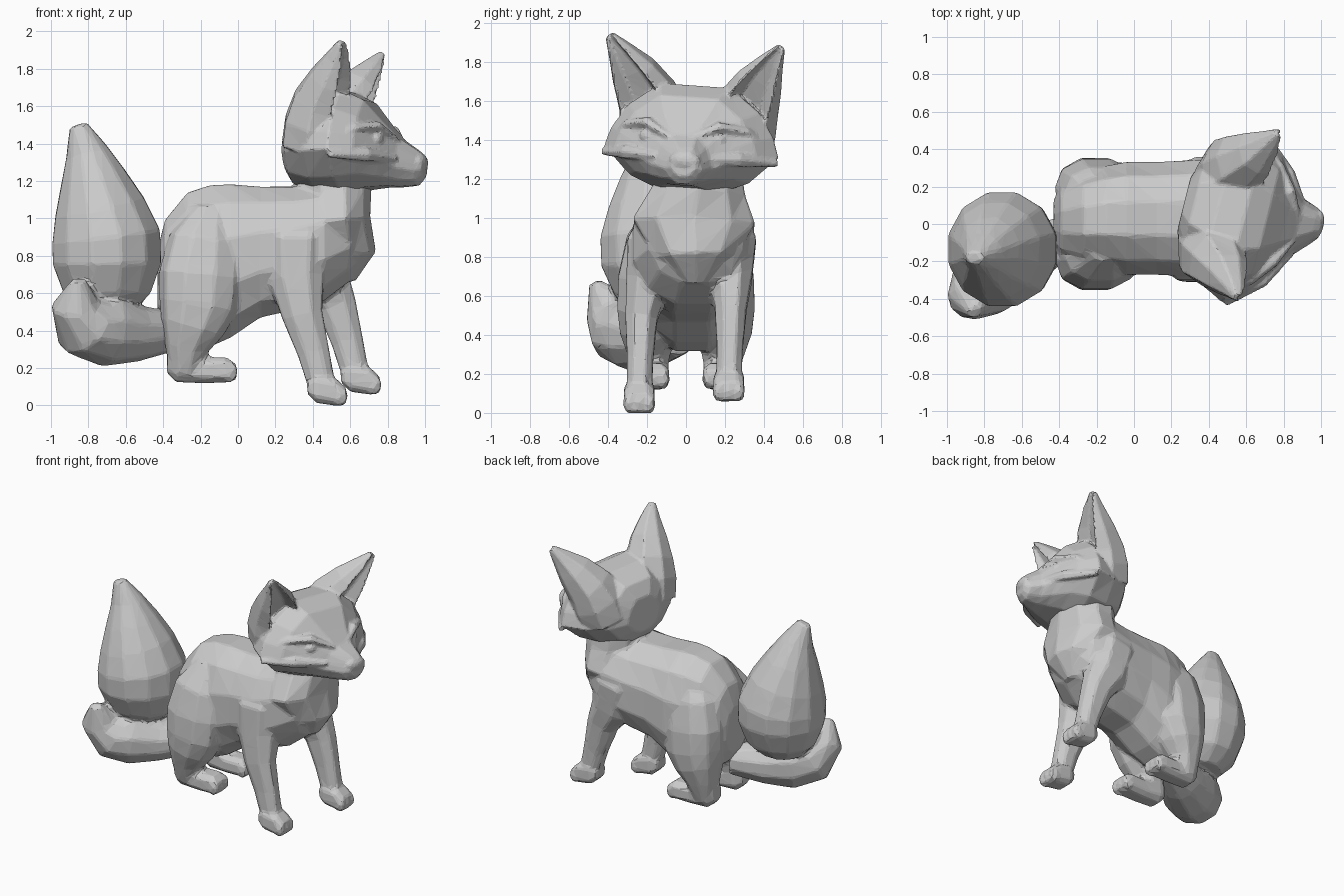
import bpy, bmesh, math
from mathutils import Vector, Matrix

HEAD = (Matrix.Translation((0.50, 0.05, 1.37))
        @ Matrix.Rotation(math.radians(-14), 4, 'Z')
        @ Matrix.Rotation(math.radians(-4), 4, 'X'))
ID = Matrix.Identity(4)


def circle(n, power=1.0):
    pts = []
    for i in range(n):
        a = 2 * math.pi * (i + 0.5) / n
        c, s = math.cos(a), math.sin(a)
        pts.append((math.copysign(abs(c) ** power, c), math.copysign(abs(s) ** power, s)))
    return pts


def finish(name, bm):
    me = bpy.data.meshes.new(name)
    bm.to_mesh(me)
    bm.free()
    ob = bpy.data.objects.new(name, me)
    bpy.context.collection.objects.link(ob)
    return ob


def loft(name, rings, mat=ID):
    """Skin a list of equal-length point rings and cap both ends."""
    bm = bmesh.new()
    vs = [[bm.verts.new(mat @ Vector(p)) for p in r] for r in rings]
    n = len(rings[0])
    for a, b in zip(vs, vs[1:]):
        for i in range(n):
            j = (i + 1) % n
            bm.faces.new((a[i], a[j], b[j], b[i]))
    bm.faces.new(vs[0])
    bm.faces.new(vs[-1])
    bmesh.ops.triangulate(bm, faces=[f for f in bm.faces if len(f.verts) > 4])
    bmesh.ops.recalc_face_normals(bm, faces=bm.faces)
    return finish(name, bm)


def slices(name, rows, prof, mat=ID):
    """Upright slices along x: (x, y centre, z low, z high, half width)."""
    return loft(name, [[(x, y + s * w, (lo + hi) / 2 + t * (hi - lo) / 2) for s, t in prof]
                       for x, y, lo, hi, w in rows], mat)


def tube(name, rows, prof, ref=(0, 1, 0), mat=ID):
    """Slices square to a path: (x, y, z, radius along ref, radius across)."""
    pts = [Vector(r[:3]) for r in rows]
    rings = []
    for i, (p, r) in enumerate(zip(pts, rows)):
        t = (pts[min(i + 1, len(pts) - 1)] - pts[max(i - 1, 0)]).normalized()
        u = Vector(ref)
        u = (u - t * u.dot(t)).normalized()
        v = t.cross(u)
        rings.append([p + u * (a * r[3]) + v * (b * r[4]) for a, b in prof])
    return loft(name, rings, mat)


def blob(name, centre, size, mat=ID):
    bm = bmesh.new()
    bmesh.ops.create_icosphere(bm, subdivisions=2, radius=1.0,
                               matrix=mat @ Matrix.Translation(centre) @ Matrix.Diagonal((*size, 1)))
    return finish(name, bm)


def fuse(name, parts, voxel, ratio, relax):
    """Join parts into one skin, then reduce it to irregular flat facets."""
    bpy.ops.object.select_all(action='DESELECT')
    for p in parts:
        p.select_set(True)
    ob = parts[0]
    bpy.context.view_layer.objects.active = ob
    bpy.ops.object.join()
    ob.name = name
    m = ob.modifiers.new("skin", 'REMESH')
    m.mode, m.voxel_size = 'VOXEL', voxel
    m = ob.modifiers.new("relax", 'SMOOTH')
    m.factor, m.iterations = 0.5, relax
    m = ob.modifiers.new("facets", 'DECIMATE')
    m.ratio = ratio


# torso, rump to chest
body = [slices("torso", [(-0.43, 0.01, 0.50, 0.84, 0.12), (-0.39, 0.01, 0.42, 1.00, 0.20),
                         (-0.27, 0.02, 0.33, 1.15, 0.26), (-0.15, 0.03, 0.30, 1.19, 0.29),
                         (-0.04, 0.03, 0.35, 1.195, 0.31), (0.12, 0.03, 0.46, 1.18, 0.31),
                         (0.30, 0.03, 0.50, 1.18, 0.32), (0.46, 0.04, 0.55, 1.20, 0.32),
                         (0.60, 0.05, 0.66, 1.18, 0.25), (0.68, 0.05, 0.78, 1.10, 0.14)],
               circle(12, 0.9)),
        # chest ruff and neck
        tube("neck_ruff", [(0.56, 0.05, 0.66, 0.07, 0.07), (0.55, 0.05, 0.80, 0.22, 0.19),
                           (0.52, 0.04, 0.98, 0.33, 0.19), (0.51, 0.065, 1.14, 0.25, 0.205),
                           (0.50, 0.065, 1.26, 0.23, 0.20)], circle(10))]

# head: half profile, mirrored to a full cross-section with low wide cheeks
half = [(0.4, 0.97), (0.75, 0.55), (0.93, 0.1), (1, -0.25), (0.68, -0.75), (0.3, -1)]
head_prof = half + [(-s, t) for s, t in reversed(half)]
head = [slices("head", [(-0.24, 0, -0.12, 0.14, 0.15), (-0.19, 0, -0.19, 0.24, 0.28),
                        (-0.06, 0, -0.24, 0.31, 0.39), (0.09, 0, -0.24, 0.32, 0.465),
                        (0.21, 0, -0.21, 0.26, 0.38), (0.31, 0.01, -0.20, 0.14, 0.25),
                        (0.38, 0.03, -0.20, 0.06, 0.16), (0.465, 0.06, -0.19, 0.0, 0.10),
                        (0.50, 0.065, -0.15, -0.03, 0.065)], head_prof, HEAD),
        blob("nose", (0.475, 0.065, -0.07), (0.04, 0.085, 0.05), HEAD)]

# ears with scooped fronts, brows and eyes
ear_prof = [(-0.75, -0.9), (-1, -0.2), (-0.75, 0.7), (0, 1), (0.75, 0.7), (1, -0.2), (0.75, -0.9),
            (0.4, -0.25), (-0.4, -0.25)]
for side, k in (("right", -1), ("left", 1)):
    head += [
        tube(side + "_ear", [(-0.07, k * 0.19, 0.0, 0.19, 0.16), (-0.045, k * 0.225, 0.13, 0.195, 0.16),
                             (-0.005, k * 0.27, 0.24, 0.165, 0.145),
                             (0.065, k * 0.335, 0.36, 0.125, 0.11), (0.12, k * 0.40, 0.46, 0.07, 0.065),
                             (0.16, k * 0.455, 0.54, 0.025, 0.025)], ear_prof, mat=HEAD),
        tube(side + "_brow", [(0.37, k * 0.05 + 0.01, 0.04, 0.02, 0.025), (0.295, k * 0.19, 0.11, 0.03, 0.035),
                              (0.20, k * 0.31, 0.09, 0.03, 0.035), (0.10, k * 0.41, 0.02, 0.02, 0.02)],
             circle(6), ref=(0, 0, 1), mat=HEAD),
        # cheek ridge under the eye
        tube(side + "_cheek", [(0.38, k * 0.13 + 0.02, -0.06, 0.02, 0.02), (0.27, k * 0.30, -0.05, 0.04, 0.03),
                               (0.10, k * 0.46, -0.06, 0.02, 0.02)],
             circle(6), ref=(0, 0, 1), mat=HEAD),
        blob(side + "_eye", (0.295, k * 0.17, 0.04), (0.035, 0.06, 0.04), HEAD)]

# legs; the left front leg stands further forward
for side, k, dx, dz in (("right", -1, 0, 0), ("left", 1, 0.18, 0.06)):
    y = 0.23 * k
    body += [
        tube(side + "_front_leg", [(0.31 + dx * 0.4, 0.03 + k * 0.17, 1.02, 0.08, 0.10),
                                   (0.31 + dx * 0.5, 0.03 + k * 0.20, 0.88, 0.14, 0.18),
                                   (0.31 + dx * 0.75, 0.015 + k * 0.21, 0.68, 0.12, 0.155),
                                   (0.345 + dx, y, 0.48 + dz, 0.087, 0.115),
                                   (0.405 + dx, y - 0.005, 0.28 + dz, 0.072, 0.09),
                                   (0.455 + dx, y - 0.01, 0.08 + dz, 0.068, 0.075)], circle(8, 0.85)),
        slices(side + "_front_foot", [(0.37 + dx, y - 0.01, 0.06 + dz, 0.13 + dz, 0.06),
                                      (0.42 + dx, y - 0.01, 0.01 + dz, 0.17 + dz, 0.083),
                                      (0.52 + dx, y - 0.01, dz - 0.005, 0.15 + dz, 0.083),
                                      (0.575 + dx, y - 0.01, dz, 0.10 + dz, 0.073)], circle(8, 0.6))]
    # thigh, hock and hind foot
    h = 0.19 * k
    body += [tube(side + "_thigh", [(-0.14, h * 0.7, 1.04, 0.07, 0.10), (-0.18, h * 0.95, 0.88, 0.13, 0.19),
                                    (-0.20, h, 0.70, 0.165, 0.225), (-0.21, h, 0.54, 0.17, 0.215),
                                    (-0.245, h, 0.42, 0.155, 0.175), (-0.275, h, 0.31, 0.115, 0.12),
                                    (-0.29, h * 0.95, 0.18, 0.08, 0.08)], circle(10, 0.9))]
    f = 0.17 * k
    body += [slices(side + "_hind_foot", [(-0.38, f, 0.17, 0.28, 0.05), (-0.33, f, 0.12, 0.31, 0.085),
                                          (-0.18, f, 0.115, 0.26, 0.085), (-0.06, f, 0.12, 0.26, 0.09),
                                          (-0.01, f, 0.14, 0.22, 0.07)], circle(8, 0.7))]
    # three toes on each foot
    for i in (-1, 0, 1):
        body += [blob(side + "_front_toe", (0.545 + dx, y - 0.01 + i * 0.054, 0.05 + dz), (0.045, 0.03, 0.055)),
                 blob(side + "_hind_toe", (-0.045, f + i * 0.056, 0.18), (0.045, 0.03, 0.06))]

# upright tail plume
tail = [tube("upper_tail", [(-0.70, -0.13, 0.51, 0.13, 0.15), (-0.70, -0.13, 0.60, 0.24, 0.24),
                            (-0.70, -0.135, 0.76, 0.31, 0.30), (-0.705, -0.135, 0.90, 0.315, 0.30),
                            (-0.74, -0.14, 1.06, 0.265, 0.25), (-0.775, -0.15, 1.22, 0.19, 0.18),
                            (-0.81, -0.16, 1.36, 0.11, 0.115), (-0.855, -0.18, 1.50, 0.035, 0.05)],
             circle(12)),
        # lower tail curling back under the plume
        tube("lower_tail", [(-0.34, -0.04, 0.40, 0.10, 0.11), (-0.53, -0.15, 0.385, 0.15, 0.15),
                            (-0.70, -0.25, 0.40, 0.19, 0.195), (-0.82, -0.33, 0.43, 0.19, 0.18),
                            (-0.87, -0.40, 0.54, 0.13, 0.13), (-0.85, -0.47, 0.67, 0.03, 0.04)],
             circle(10), ref=(0.4, -0.9, 0))]

fuse("body", body, 0.014, 0.06, 3)
fuse("head", head, 0.010, 0.10, 3)
fuse("tail", tail, 0.016, 0.06, 3)
